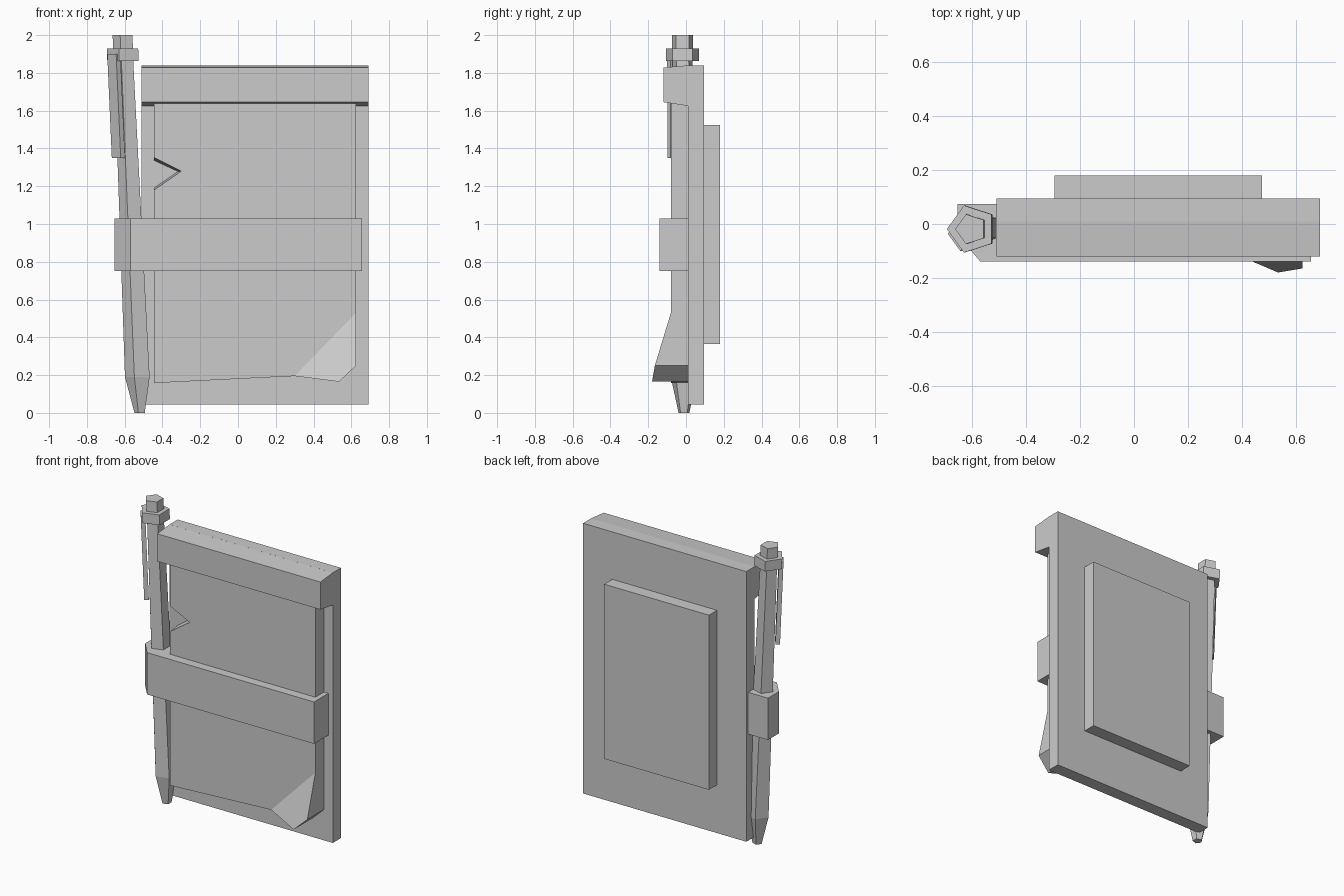
import bpy, bmesh, math
from mathutils import Vector

if "Cube" in bpy.data.objects:
    bpy.data.objects.remove(bpy.data.objects["Cube"])


def finish(name, bm):
    bmesh.ops.recalc_face_normals(bm, faces=bm.faces)
    me = bpy.data.meshes.new(name)
    bm.to_mesh(me)
    bm.free()
    ob = bpy.data.objects.new(name, me)
    bpy.context.collection.objects.link(ob)
    return ob


def loft(name, rings):
    """Solid through successive rings of equal point count, capped at both ends."""
    bm = bmesh.new()
    loops = [[bm.verts.new(p) for p in r] for r in rings]
    n = len(loops[0])
    for a, b in zip(loops, loops[1:]):
        for i in range(n):
            j = (i + 1) % n
            bm.faces.new((a[i], a[j], b[j], b[i]))
    bm.faces.new(loops[0])
    bm.faces.new(loops[-1])
    return finish(name, bm)


def box(name, x0, x1, y0, y1, z0, z1):
    r = [(x0, y0), (x1, y0), (x1, y1), (x0, y1)]
    return loft(name, [[(x, y, z) for x, y in r] for z in (z0, z1)])


# Board and raised back panel
box("board", -0.51, 0.69, 0.01, 0.095, 0.045, 1.84)
box("back_panel", -0.295, 0.475, 0.09, 0.18, 0.365, 1.525)

# Folded top flap: side profile swept across the width
flap = [(-0.12, 1.645), (0.012, 1.625), (0.012, 1.84), (-0.12, 1.828)]
loft("top_flap", [[(x, y, z) for y, z in flap] for x in (-0.51, 0.69)])

# Paper stack with a torn notch and a lifted lower corner
outline = [(-0.445, 0.158), (0.30, 0.195), (0.535, 0.165), (0.625, 0.25),
           (0.625, 0.53), (0.625, 1.65), (-0.445, 1.65),
           (-0.445, 1.352), (-0.30, 1.28), (-0.445, 1.18)]
bm = bmesh.new()
front = [bm.verts.new((x, -0.08, z)) for x, z in outline]
back = [bm.verts.new((x, 0.01, z)) for x, z in outline]
front[2].co.y, front[3].co.y = -0.18, -0.165
for i, (x, z) in ((7, (-0.445, 1.337)), (8, (-0.318, 1.278)), (9, (-0.445, 1.19))):
    back[i].co.x, back[i].co.z = x, z
bm.faces.new(front[1:5])
bm.faces.new(front[:2] + front[4:])
bm.faces.new(back)
for i in range(len(front)):
    j = (i + 1) % len(front)
    bm.faces.new((front[i], front[j], back[j], back[i]))
finish("paper_stack", bm)

# Strap across the front, wrapping around the pen
strap = [(0.657, -0.14), (-0.57, -0.14), (-0.655, -0.04), (-0.655, 0.075),
         (-0.51, 0.075), (-0.51, 0.012), (0.657, 0.012)]
loft("strap", [[(x, y, z) for x, y in strap] for z in (0.752, 1.03)])


# Five-sided leaning pen
def axis(z):
    return Vector((-0.518 - 0.044 * z, -0.011 - 0.004 * z, z))


def ring(z, r):
    c = axis(z)
    return [c + Vector((r * math.cos(math.pi + k * math.tau / 5),
                        r * math.sin(math.pi + k * math.tau / 5), 0)) for k in range(5)]


loft("pen_body", [ring(0, 0.03), ring(0.19, 0.072), ring(1.87, 0.056)])
loft("pen_collar", [ring(1.862, 0.092), ring(1.93, 0.092)])
loft("pen_button", [ring(1.92, 0.058), ring(2.0, 0.058)])

# Pen clip hanging along one facet
out = Vector((math.cos(math.radians(216)), math.sin(math.radians(216)), 0))
side = Vector((-out.y, out.x, 0))
clip = [(0.083, -0.04), (0.083, 0.04), (0.055, 0.04), (0.055, -0.04)]
loft("pen_clip", [[axis(z) + out * d + side * s for d, s in clip] for z in (1.35, 1.90)])
